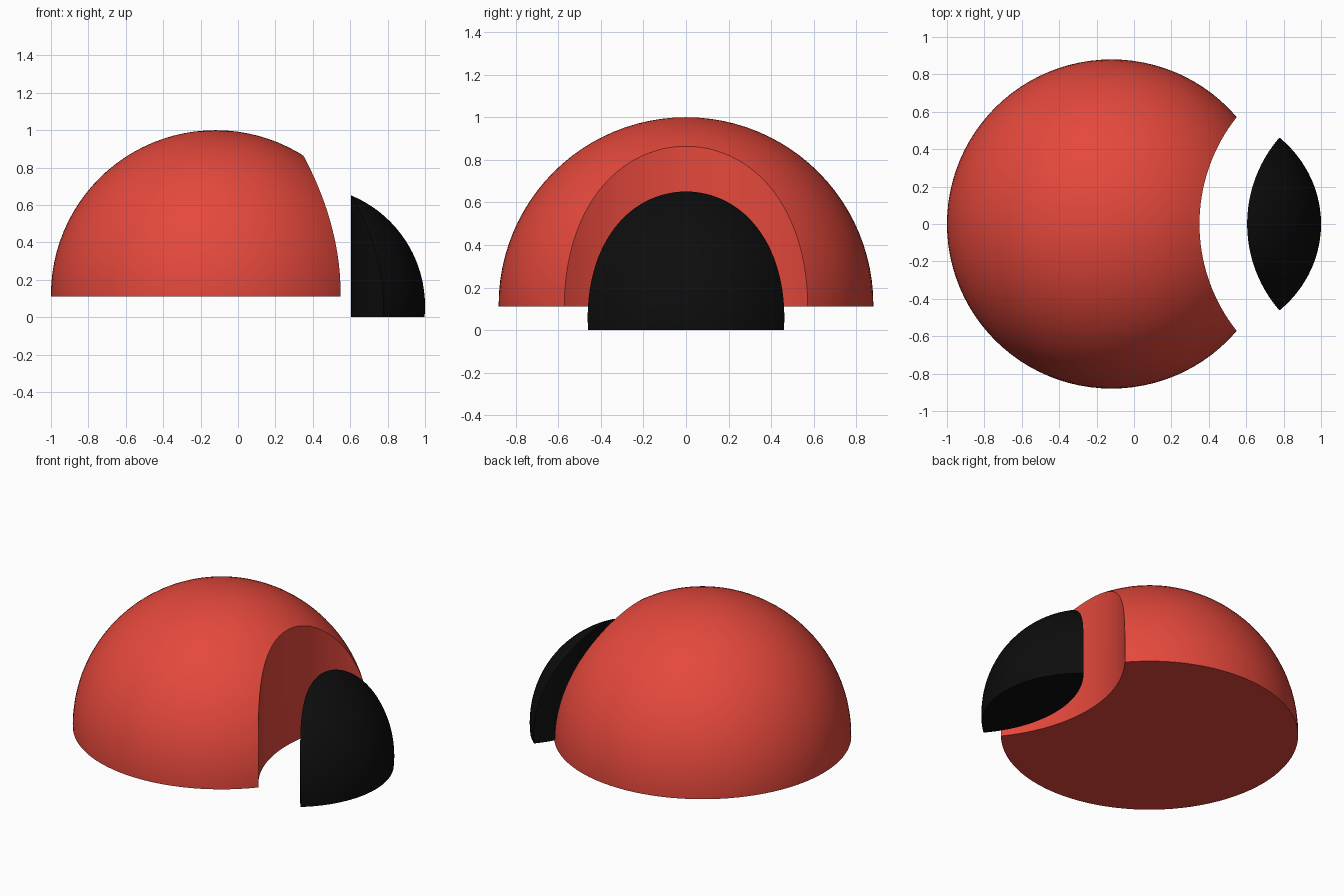
import bpy, bmesh
from mathutils import Matrix, Vector

if "Cube" in bpy.data.objects:
    bpy.data.objects.remove(bpy.data.objects["Cube"])


def material(name, rgb):
    m = bpy.data.materials.new(name)
    m.diffuse_color = (*rgb, 1)
    m.use_nodes = True
    m.node_tree.nodes["Principled BSDF"].inputs["Base Color"].default_value = m.diffuse_color
    return m


def add_object(name, bm):
    mesh = bpy.data.meshes.new(name)
    bm.to_mesh(mesh)
    bm.free()
    ob = bpy.data.objects.new(name, mesh)
    bpy.context.collection.objects.link(ob)
    return ob


def dome(name, centre, radii, floor):
    """Ellipsoid cut flat and closed at height floor."""
    bm = bmesh.new()
    bmesh.ops.create_uvsphere(bm, u_segments=96, v_segments=48, radius=1)
    bmesh.ops.transform(bm, verts=bm.verts,
                        matrix=Matrix.Translation(centre) @ Matrix.Diagonal((*radii, 1)))
    bmesh.ops.bisect_plane(bm, geom=bm.verts[:] + bm.edges[:] + bm.faces[:],
                           plane_co=Vector((0, 0, floor)), plane_no=Vector((0, 0, 1)),
                           clear_inner=True)
    bmesh.ops.holes_fill(bm, edges=[e for e in bm.edges if e.is_boundary], sides=0)
    bmesh.ops.recalc_face_normals(bm, faces=bm.faces)
    return add_object(name, bm)


def cut_with_cylinder(ob, x, radius, operation, mat):
    """Apply an upright cylinder to the part, then shade and colour it."""
    bm = bmesh.new()
    bmesh.ops.create_cone(bm, cap_ends=True, segments=160, radius1=radius, radius2=radius,
                          depth=4, matrix=Matrix.Translation((x, 0, 0)))
    cutter = add_object("cutter", bm)
    cutter.hide_render = True
    mod = ob.modifiers.new("cut", 'BOOLEAN')
    mod.operation = operation
    mod.solver = 'EXACT'
    mod.object = cutter
    bpy.ops.object.select_all(action='DESELECT')
    bpy.context.view_layer.objects.active = ob
    ob.select_set(True)
    bpy.ops.object.modifier_apply(modifier=mod.name)
    bpy.data.objects.remove(cutter)
    ob.data.materials.clear()
    ob.data.materials.append(mat)
    bpy.ops.object.shade_smooth_by_angle(angle=0.6)


red = material("red", (0.78, 0.065, 0.045))
black = material("black", (0.004, 0.004, 0.004))

# Large dome with a concave bite on the right
body = dome("body_shell", (-0.12, 0, 0.12), (0.88, 0.88, 0.88), 0.11)
cut_with_cylinder(body, 1.27, 0.92, 'DIFFERENCE', red)

# Separate dark head: lens-shaped slice facing the bite
head = dome("head", (0.36, 0, 0.06), (0.64, 0.61, 0.64), 0.0)
cut_with_cylinder(head, 1.31, 0.705, 'INTERSECT', black)
